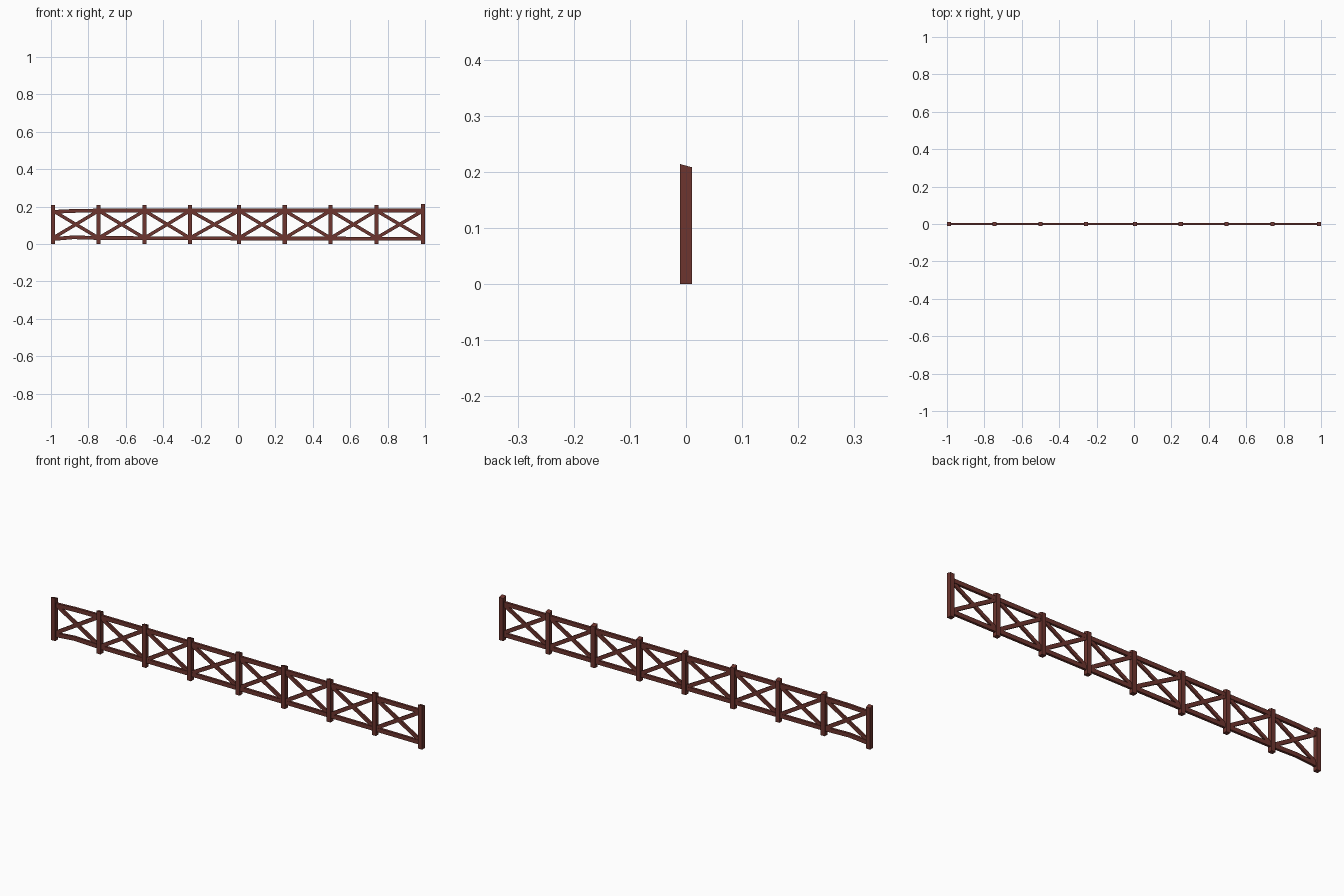
import bpy, bmesh, math
from mathutils import Vector

if "Cube" in bpy.data.objects:
    bpy.data.objects.remove(bpy.data.objects["Cube"])

wood = bpy.data.materials.new("red_brown_wood")
wood.diffuse_color = (0.155, 0.036, 0.028, 1)
wood.use_nodes = True
wood.node_tree.nodes["Principled BSDF"].inputs["Base Color"].default_value = wood.diffuse_color


def finish(name, bm):
    bmesh.ops.recalc_face_normals(bm, faces=bm.faces)
    me = bpy.data.meshes.new(name)
    bm.to_mesh(me)
    bm.free()
    me.materials.append(wood)
    ob = bpy.data.objects.new(name, me)
    bpy.context.collection.objects.link(ob)
    return ob


def box(name, size, loc, angle=0.0, slant=0.0):
    """Box turned about y; slant tips the top face towards the back."""
    bm = bmesh.new()
    bmesh.ops.create_cube(bm, size=1)
    for v in bm.verts:
        v.co = Vector((v.co.x * size[0], v.co.y * size[1], v.co.z * size[2]))
        if v.co.z > 0:
            v.co.z -= slant * (v.co.y / size[1])
    ob = finish(name, bm)
    ob.location = loc
    ob.rotation_euler.y = angle
    return ob


def rail(name, path, height, depth):
    """Rectangular rail swept along an (x, z) path."""
    bm = bmesh.new()
    rings = []
    for x, z in path:
        rings.append([bm.verts.new((x, sy * depth / 2, z + sz * height / 2))
                      for sy, sz in ((-1, -1), (1, -1), (1, 1), (-1, 1))])
    for a, b in zip(rings, rings[1:]):
        for i in range(4):
            j = (i + 1) % 4
            bm.faces.new((a[i], a[j], b[j], b[i]))
    bm.faces.new(rings[0])
    bm.faces.new(rings[-1])
    return finish(name, bm)


# Posts, the last one slightly taller
post_x = [-0.989, -0.745, -0.5, -0.257, 0.005, 0.25, 0.495, 0.74, 0.989]
for i, x in enumerate(post_x):
    h = 0.211 if i == len(post_x) - 1 else 0.205
    box(f"post_{i + 1}", (0.022, 0.022, h), (x, 0, h / 2), slant=0.006)

# Rails, a little crooked at the left end
rail("top_rail", [(-0.985, 0.172), (-0.88, 0.177), (-0.745, 0.179),
                  (0.005, 0.179), (0.985, 0.179)], 0.020, 0.012)
rail("bottom_rail", [(-0.985, 0.027), (-0.88, 0.036), (-0.745, 0.032),
                     (0.005, 0.030), (0.985, 0.028)], 0.020, 0.012)

# Crossed braces in each bay
for i, (a, b) in enumerate(zip(post_x, post_x[1:])):
    dx, dz = b - a - 0.015, 0.137
    length, ang = math.hypot(dx, dz), math.atan2(dz, dx)
    for s, word in ((-1, "rising"), (1, "falling")):
        box(f"{word}_brace_{i + 1}", (length, 0.009, 0.018),
            ((a + b) / 2, s * 0.001, 0.105), angle=s * ang)
